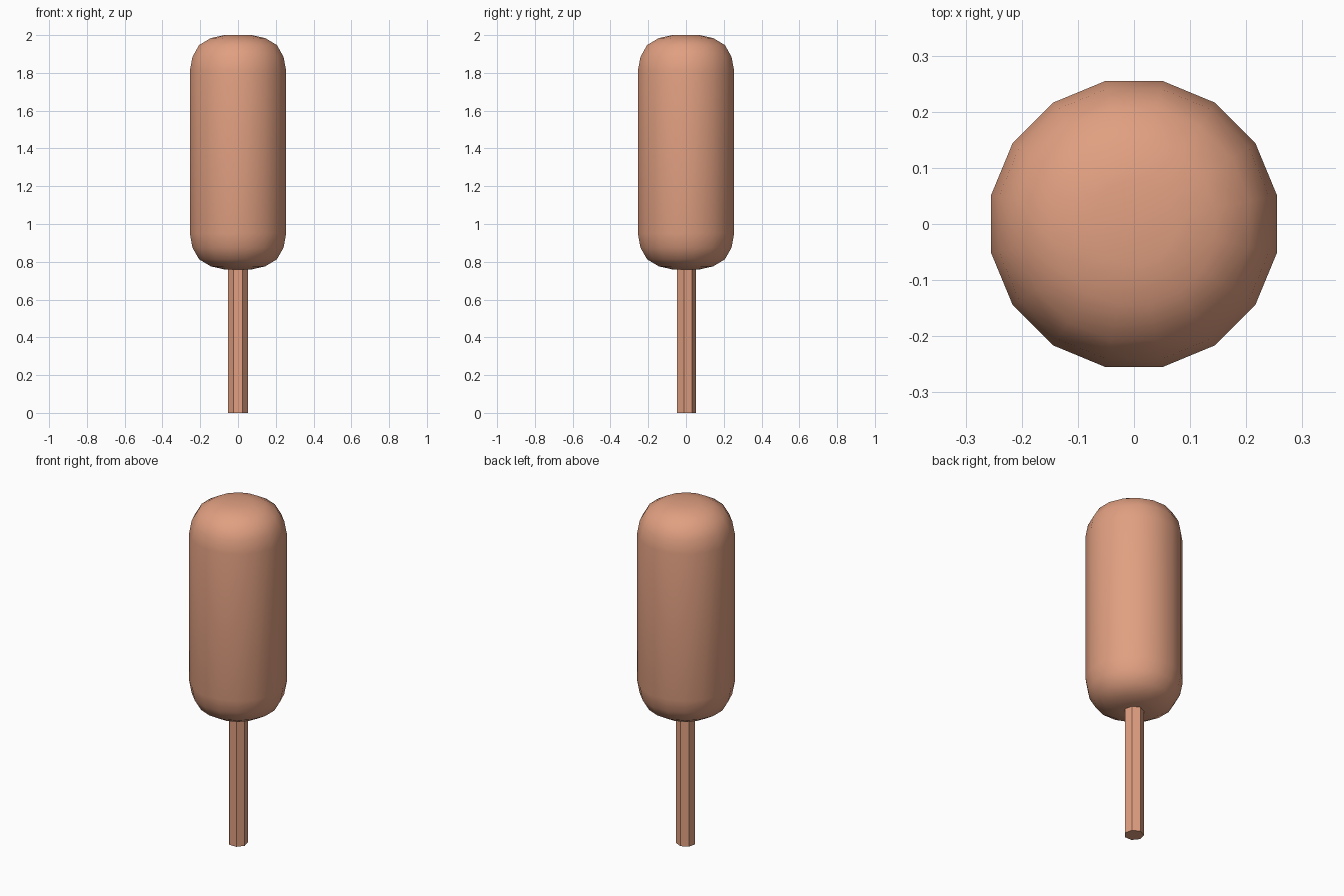
import bpy, bmesh, math

if "Cube" in bpy.data.objects:
    bpy.data.objects.remove(bpy.data.objects["Cube"])

mat = bpy.data.materials.new("terracotta")
mat.diffuse_color = (0.75, 0.35, 0.22, 1)
mat.use_nodes = True
mat.node_tree.nodes["Principled BSDF"].inputs["Base Color"].default_value = mat.diffuse_color


def lathe(name, profile, sides, start, smooth):
    """Revolve (radius, z) points around z and cap both ends."""
    bm = bmesh.new()
    rings = []
    for r, z in profile:
        angles = [start + math.tau * i / sides for i in range(sides)]
        rings.append([bm.verts.new((r * math.cos(a), r * math.sin(a), z)) for a in angles])
    for low, high in zip(rings, rings[1:]):
        for i in range(sides):
            j = (i + 1) % sides
            bm.faces.new((low[i], low[j], high[j], high[i]))
    bm.faces.new(rings[0][::-1])
    bm.faces.new(rings[-1])
    for f in bm.faces:
        f.smooth = smooth
    mesh = bpy.data.meshes.new(name)
    bm.to_mesh(mesh)
    bm.free()
    mesh.materials.append(mat)
    obj = bpy.data.objects.new(name, mesh)
    bpy.context.collection.objects.link(obj)
    return obj


# Rounded head: one dome profile mirrored about its middle height
dome = [(0.26, 1.81), (0.246, 1.885), (0.21, 1.947), (0.147, 1.984), (0.075, 2.0)]
middle = 1.38
bottom = [(r, 2 * middle - z) for r, z in reversed(dome)]
lathe("head", bottom + dome, 16, math.pi / 16, True)

# Seven-sided stick, with one edge facing the back
lathe("stick", [(0.053, 0), (0.053, 0.8)], 7, math.pi / 2, False)
